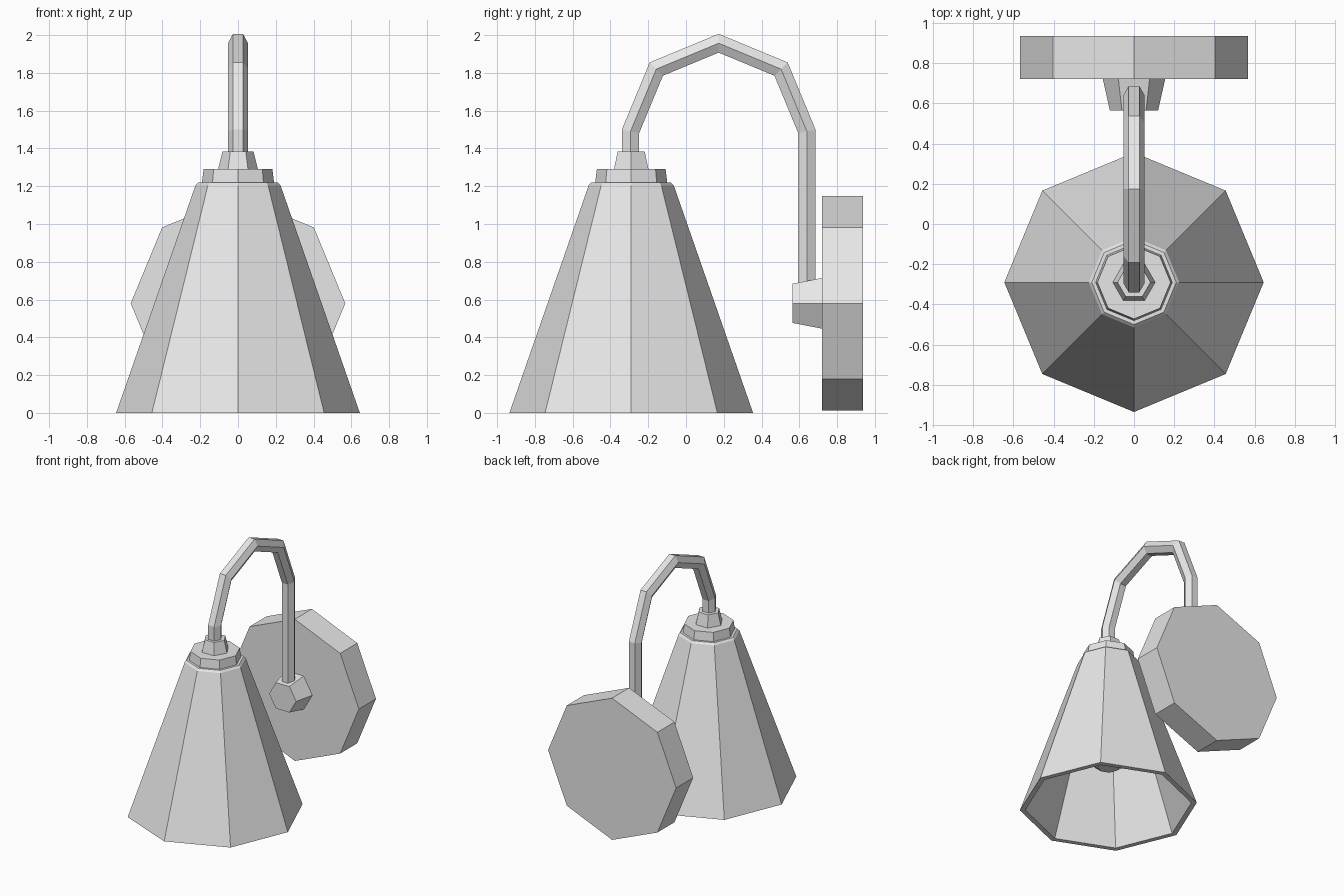
import bpy
import bmesh
from math import sin, cos, pi
from mathutils import Vector

cube = bpy.data.objects.get("Cube")
if cube:
    bpy.data.objects.remove(cube, do_unlink=True)

# Single flat grey for the whole lamp
grey = bpy.data.materials.new("plain_grey")
grey.use_nodes = True
colour = (0.8, 0.8, 0.8, 1)
grey.diffuse_color = colour
grey.node_tree.nodes["Principled BSDF"].inputs["Base Color"].default_value = colour

X, Y, Z = Vector((1, 0, 0)), Vector((0, 1, 0)), Vector((0, 0, 1))


def loft(name, rings, closed=False):
    """Skin a list of vertex rings; cap the ends, or join last to first."""
    bm = bmesh.new()
    loops = [[bm.verts.new(p) for p in ring] for ring in rings]
    n = len(loops[0])
    pairs = list(zip(loops, loops[1:]))
    if closed:
        pairs.append((loops[-1], loops[0]))
    else:
        bm.faces.new(loops[0])
        bm.faces.new(loops[-1])
    for a, b in pairs:
        for i in range(n):
            j = (i + 1) % n
            bm.faces.new((a[i], a[j], b[j], b[i]))
    bmesh.ops.recalc_face_normals(bm, faces=bm.faces)
    mesh = bpy.data.meshes.new(name)
    bm.to_mesh(mesh)
    bm.free()
    mesh.materials.append(grey)
    obj = bpy.data.objects.new(name, mesh)
    bpy.context.collection.objects.link(obj)
    return obj


def ring(centre, u, v, sides, ru, rv):
    steps = [2 * pi * i / sides for i in range(sides)]
    return [centre + u * ru * cos(a) + v * rv * sin(a) for a in steps]


def turned(name, origin, axis, profile, sides):
    """Faceted solid turned about an axis; profile is (radius, distance)."""
    side = axis.cross(X)
    return loft(name, [ring(origin + axis * d, X, side, sides, r, r) for r, d in profile])


# Hanging shade assembly
shade_axis = Vector((0, -0.29, 0))
turned("shade", shade_axis, Z,
       [(0.18, 1.17), (0.605, 0), (0.645, 0), (0.225, 1.205), (0.21, 1.22)], 8)
turned("collar", shade_axis, Z, [(0.192, 1.21), (0.182, 1.29)], 8)
turned("neck", shade_axis, Z, [(0.108, 1.28), (0.082, 1.385)], 6)
turned("bulb", shade_axis, Z,
       [(0.08, 1.18), (0.08, 0.85), (0.15, 0.65), (0.18, 0.5), (0.15, 0.39), (0.08, 0.33)], 8)

# Wall mount
wall_axis = Vector((0, 0, 0.58))
turned("wall_plate", wall_axis, Y, [(0.568, 0.72), (0.568, 0.936)], 8)
turned("mount_knob", wall_axis, Y, [(0.12, 0.565), (0.157, 0.73)], 6)

# Gooseneck arm: half circle in four straight pieces, with a straight drop at each end
arc_centre, arc_radius, tube = Vector((0, 0.173, 1.49)), 0.467, 0.053
arc = [pi - i * pi / 4 for i in range(5)]
path = [arc_centre + arc_radius * (Y * cos(a) + Z * sin(a)) for a in arc]
path = [path[0] * 1 - Z * 0.13] + path + [path[-1] - Z * 0.82]
rings = []
for i, p in enumerate(path):
    before = (p - path[max(i - 1, 0)]).normalized() if i else Z
    after = (path[i + 1] - p).normalized() if i + 1 < len(path) else -Z
    tangent = (before + after).normalized()
    mitre = 1 / tangent.dot(after)
    rings.append(ring(p, X, tangent.cross(X), 6, tube, tube * mitre))
loft("arm", rings)
